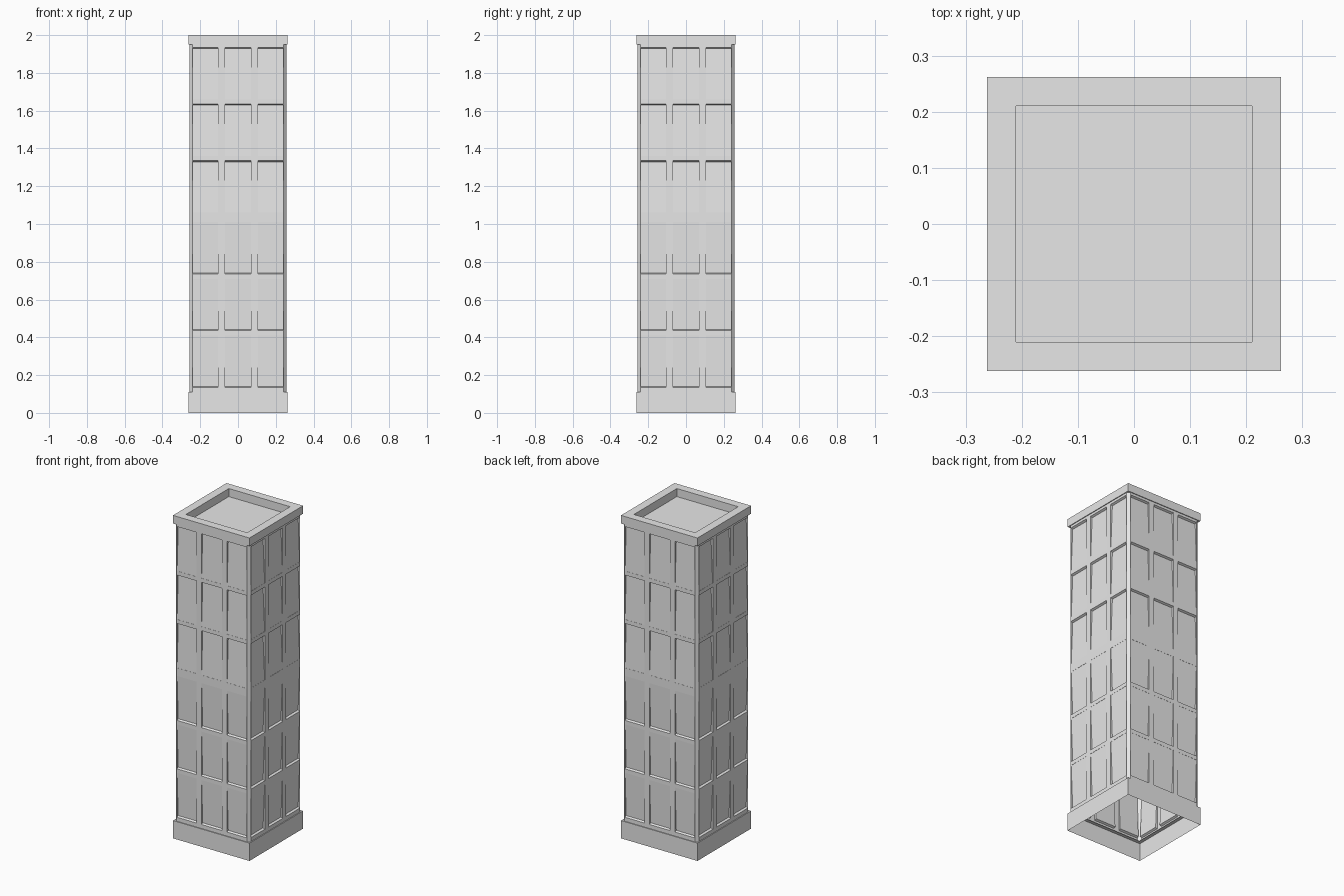
import bpy, bmesh, math
from mathutils import Matrix

cube = bpy.data.objects.get("Cube")
if cube:
    bpy.data.objects.remove(cube, do_unlink=True)

grey = bpy.data.materials.new("light grey")
grey.use_nodes = True
grey.diffuse_color = (0.8, 0.8, 0.8, 1)
grey.node_tree.nodes["Principled BSDF"].inputs["Base Color"].default_value = (0.8, 0.8, 0.8, 1)

WALL, EDGE = 0.257, 0.242      # wall plane and where the corner chamfer starts
LOW, HIGH = 0.11, 1.95         # shaft bottom and top
MIDDLE, PITCH, BAND = 1.035, 0.3, 0.025
DEEP, SHALLOW, BEVEL = 0.012, 0.001, 0.006


def finish(name, bm):
    bmesh.ops.remove_doubles(bm, verts=bm.verts, dist=0.0001)
    mesh = bpy.data.meshes.new(name)
    bm.to_mesh(mesh)
    bm.free()
    mesh.materials.append(grey)
    obj = bpy.data.objects.new(name, mesh)
    bpy.context.collection.objects.link(obj)
    return obj


def quad(bm, *points):
    return bm.faces.new([bm.verts.new(p) for p in points])


def square_loft(name, profile, capped=False):
    """Skin square rings given as (half width, height)."""
    bm = bmesh.new()
    rings = [[bm.verts.new((sx * h, sy * h, z))
              for sx, sy in ((-1, -1), (1, -1), (1, 1), (-1, 1))] for h, z in profile]
    for a, b in zip(rings, rings[1:]):
        for i in range(4):
            j = (i + 1) % 4
            bm.faces.new((a[i], a[j], b[j], b[i]))
    if capped:
        bm.faces.new(rings[-1])
    return finish(name, bm)


def window(bm, x0, x1, z0, z1, upper):
    """Sunken pane, deepest at the edge away from the middle of the shaft."""
    d0, d1 = (SHALLOW, DEEP) if upper else (DEEP, SHALLOW)
    b0, b1 = (0, BEVEL) if upper else (BEVEL, 0)
    rim = [(x0, -WALL, z0), (x1, -WALL, z0), (x1, -WALL, z1), (x0, -WALL, z1)]
    pane = [(x0, d0 - WALL, z0 + b0), (x1, d0 - WALL, z0 + b0),
            (x1, d1 - WALL, z1 - b1), (x0, d1 - WALL, z1 - b1)]
    quad(bm, *pane)
    for i in range(4):
        j = (i + 1) % 4
        quad(bm, rim[i], rim[j], pane[j], pane[i])


# Window grid: three columns, six rows mirrored about the middle
columns = [(-0.238, -0.105), (-0.07, 0.07), (0.105, 0.238)]
rows = []
for k in range(3):
    near, far = MIDDLE + k * PITCH + BAND, MIDDLE + (k + 1) * PITCH
    rows += [(near, far), (2 * MIDDLE - far, 2 * MIDDLE - near)]
rows.sort()

xs = [-EDGE] + [x for c in columns for x in c] + [EDGE]
zs = [LOW] + [z for r in rows for z in r] + [HIGH]

# Four walls
for side, name in enumerate(("front", "left", "back", "right")):
    bm = bmesh.new()
    for i, (x0, x1) in enumerate(zip(xs, xs[1:])):
        for k, (z0, z1) in enumerate(zip(zs, zs[1:])):
            if i % 2 and k % 2:
                window(bm, x0, x1, z0, z1, z0 > MIDDLE)
            else:
                quad(bm, (x0, -WALL, z0), (x1, -WALL, z0), (x1, -WALL, z1), (x0, -WALL, z1))
    bm.transform(Matrix.Rotation(side * math.pi / 2, 4, "Z"))
    finish(name + "_wall", bm)

# Chamfered corners
bm = bmesh.new()
for side in range(4):
    face = quad(bm, (EDGE, -WALL, LOW), (WALL, -EDGE, LOW), (WALL, -EDGE, HIGH), (EDGE, -WALL, HIGH))
    bmesh.ops.rotate(bm, verts=face.verts, matrix=Matrix.Rotation(side * math.pi / 2, 3, "Z"))
finish("corner_chamfers", bm)

# Base skirt and roof with parapet
square_loft("base", [(0.262, 0), (0.262, LOW), (0.24, LOW)])
square_loft("roof", [(0.24, HIGH), (0.262, HIGH), (0.262, 2), (0.21, 2), (0.21, HIGH)], capped=True)
